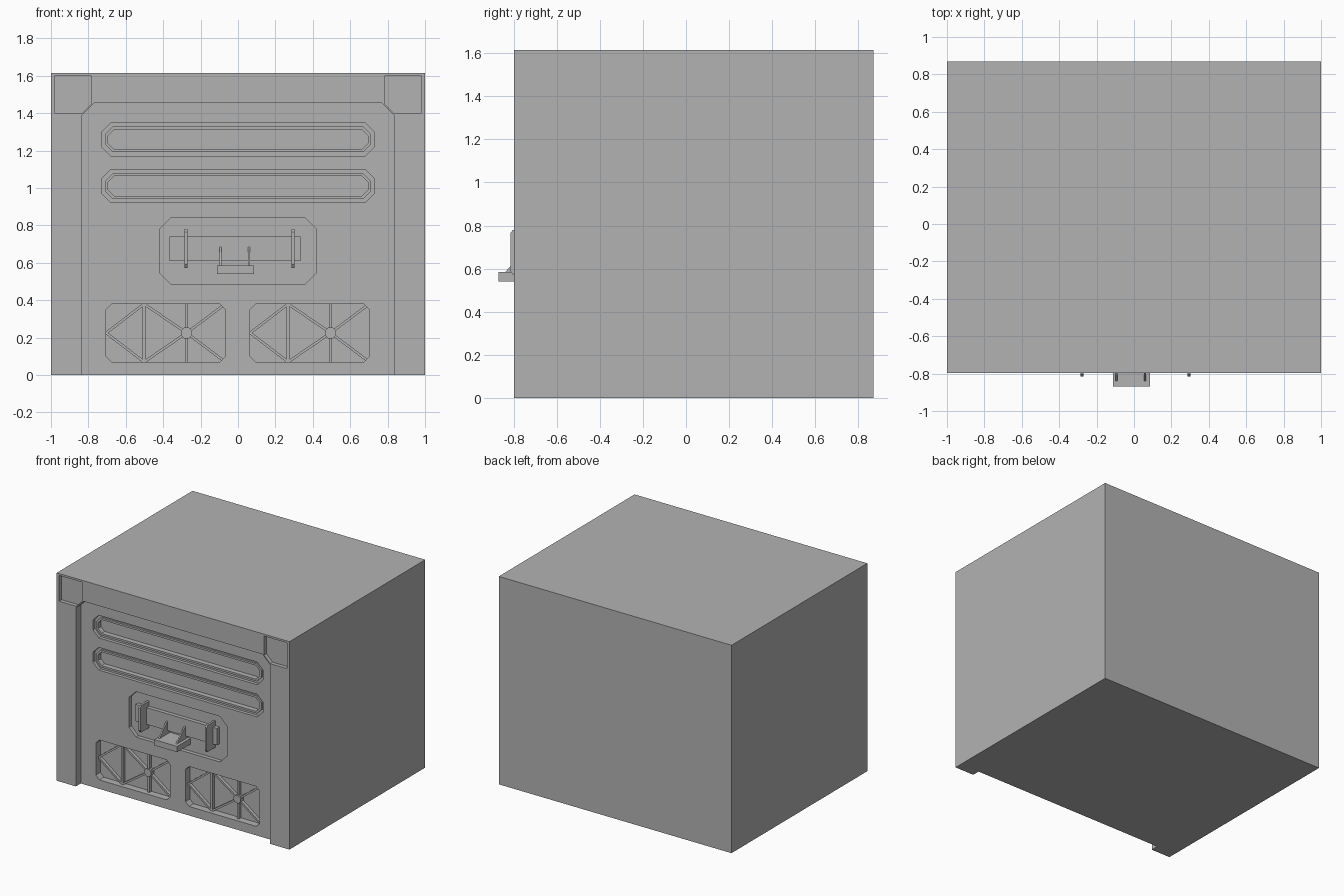
import bpy, bmesh, math
from mathutils import Vector

cube = bpy.data.objects.get("Cube")
if cube:
    bpy.data.objects.remove(cube, do_unlink=True)

grey = bpy.data.materials.new("plain grey")
grey.use_nodes = True
colour = (0.45, 0.45, 0.45, 1)
grey.diffuse_color = colour
grey.node_tree.nodes["Principled BSDF"].inputs["Base Color"].default_value = colour

# Depth levels along y
FRONT, BACK, HEIGHT = -0.797, 0.87, 1.615
PANEL = FRONT + 0.06


def add_object(name, bm):
    bmesh.ops.recalc_face_normals(bm, faces=bm.faces)
    mesh = bpy.data.meshes.new(name)
    bm.to_mesh(mesh)
    bm.free()
    mesh.materials.append(grey)
    obj = bpy.data.objects.new(name, mesh)
    bpy.context.collection.objects.link(obj)
    return obj


def add_prism(bm, outline, y0, y1):
    """Extrude an (x, z) outline from y0 to y1."""
    face = bm.faces.new([bm.verts.new((x, y0, z)) for x, z in outline])
    grown = bmesh.ops.extrude_face_region(bm, geom=[face])["geom"]
    verts = [v for v in grown if isinstance(v, bmesh.types.BMVert)]
    bmesh.ops.translate(bm, verts=verts, vec=(0, y1 - y0, 0))


def prism(name, outline, y0, y1):
    bm = bmesh.new()
    add_prism(bm, outline, y0, y1)
    return add_object(name, bm)


def rect(x0, x1, z0, z1):
    return [(x0, z0), (x1, z0), (x1, z1), (x0, z1)]


def octagon(x0, x1, z0, z1, c):
    return [(x0 + c, z0), (x1 - c, z0), (x1, z0 + c), (x1, z1 - c),
            (x1 - c, z1), (x0 + c, z1), (x0, z1 - c), (x0, z0 + c)]


def bar(bm, a, b, width, y0, y1):
    """Straight bar between two (x, z) points."""
    a, b = Vector(a), Vector(b)
    d = (b - a).normalized()
    side = Vector((-d.y, d.x)) * width / 2
    add_prism(bm, [a - side, b - side, b + side, a + side], y0, y1)


def side_profile(name, x, width, profile):
    """Plate across x from a (y, z) profile."""
    bm = bmesh.new()
    face = bm.faces.new([bm.verts.new((x - width / 2, y, z)) for y, z in profile])
    grown = bmesh.ops.extrude_face_region(bm, geom=[face])["geom"]
    verts = [v for v in grown if isinstance(v, bmesh.types.BMVert)]
    bmesh.ops.translate(bm, verts=verts, vec=(width, 0, 0))
    return add_object(name, bm)


body = prism("body", rect(-1, 1, 0, HEIGHT), FRONT, BACK)


def carve(outline, floor):
    """Sink an outline into the front of the body down to the floor depth."""
    cutter = prism("cutter", outline, -1, floor)
    cutter.hide_render = True
    mod = body.modifiers.new("recess", "BOOLEAN")
    mod.operation = "DIFFERENCE"
    mod.solver = "EXACT"
    mod.object = cutter
    bpy.context.view_layer.objects.active = body
    bpy.ops.object.modifier_apply(modifier=mod.name)
    bpy.data.objects.remove(cutter, do_unlink=True)


# Main sunken panel with clipped top corners
carve([(-0.835, -0.1), (0.835, -0.1), (0.835, 1.388), (0.768, 1.455),
       (-0.768, 1.455), (-0.835, 1.388)], PANEL)

# Corner pockets
for s in (-1, 1):
    carve([(s * x, z) for x, z in
           [(0.98, 1.4), (0.98, 1.6), (0.782, 1.6), (0.782, 1.452), (0.835, 1.4)]],
          FRONT + 0.03)

# Two long stepped slots, each with a thin raised lip
for z in (1.26, 1.01):
    carve(octagon(-0.73, 0.73, z - 0.088, z + 0.088, 0.05), PANEL + 0.025)
    carve(octagon(-0.695, 0.695, z - 0.053, z + 0.053, 0.03), PANEL + 0.05)
    bm = bmesh.new()
    loops = [octagon(-0.71 + t, 0.71 - t, z - 0.068 + t, z + 0.068 - t, 0.04 - t / 2)
             for t in (0, 0.015)]
    for i in range(8):
        j = (i + 1) % 8
        add_prism(bm, [loops[0][i], loops[0][j], loops[1][j], loops[1][i]],
                  PANEL + 0.01, PANEL + 0.03)
    bmesh.ops.remove_doubles(bm, verts=bm.verts, dist=0.0001)
    add_object("slot_lip", bm)

# Handle bay
BAY = PANEL + 0.03
carve(octagon(-0.42, 0.42, 0.487, 0.84, 0.06), BAY)
prism("handle_plate", rect(-0.365, 0.335, 0.61, 0.74), BAY - 0.03, BAY + 0.01)
for x in (-0.277, 0.293):
    side_profile("handle_bracket", x, 0.016,
                 [(BAY + 0.01, 0.573), (FRONT - 0.006, 0.573), (FRONT - 0.018, 0.59),
                  (FRONT - 0.018, 0.765), (FRONT - 0.006, 0.78), (BAY + 0.01, 0.78)])

# Small shelf on two triangular gussets
prism("shelf", rect(-0.112, 0.086, 0.54, 0.585), -0.87, BAY + 0.01)
for x in (-0.094, 0.058):
    side_profile("shelf_gusset", x, 0.01,
                 [(BAY + 0.01, 0.584), (-0.84, 0.584), (-0.81, 0.615),
                  (BAY - 0.03, 0.685), (BAY + 0.01, 0.685)])

# Two vents with a braced grille and hub
VENT = PANEL + 0.055
for dx in (0, 0.77):
    left, right, low, high = -0.705 + dx, -0.068 + dx, 0.07, 0.38
    carve(octagon(left, right, low, high, 0.03), VENT)
    post, hub = -0.502 + dx, (-0.275 + dx, 0.225)
    bm = bmesh.new()
    y0, y1 = VENT - 0.025, VENT + 0.01
    for x in (post, hub[0]):
        bar(bm, (x, low - 0.01), (x, high + 0.01), 0.016, y0, y1)
    for z in (low, high):
        bar(bm, (left, hub[1]), (post, z), 0.014, y0, y1)
        bar(bm, hub, (post, z), 0.014, y0, y1)
        bar(bm, hub, (right, z), 0.014, y0, y1)
    add_object("vent_grille", bm)
    ring = [math.tau * (i + 0.5) / 8 for i in range(8)]
    prism("vent_hub", [(hub[0] + 0.032 * math.cos(a), hub[1] + 0.032 * math.sin(a))
                       for a in ring], VENT - 0.035, VENT + 0.01)
